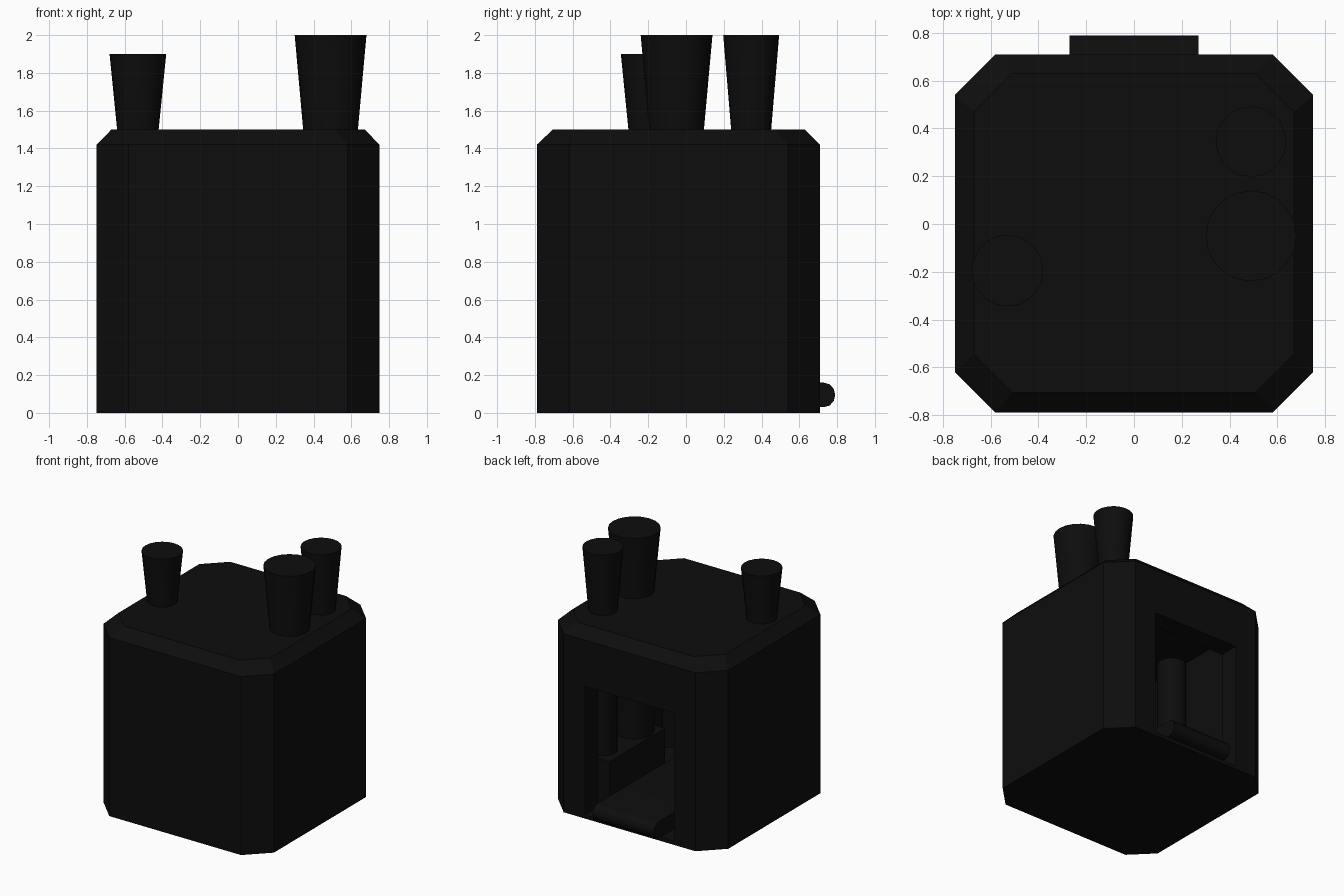
import bpy, bmesh, math

if "Cube" in bpy.data.objects:
    bpy.data.objects.remove(bpy.data.objects["Cube"])

black = bpy.data.materials.new("near_black")
black.diffuse_color = (0.004, 0.004, 0.004, 1)
black.use_nodes = True
black.node_tree.nodes["Principled BSDF"].inputs["Base Color"].default_value = black.diffuse_color


def finish(name, bm, smooth=False):
    bmesh.ops.recalc_face_normals(bm, faces=bm.faces)
    me = bpy.data.meshes.new(name)
    bm.to_mesh(me)
    bm.free()
    me.materials.append(black)
    ob = bpy.data.objects.new(name, me)
    bpy.context.collection.objects.link(ob)
    if smooth:
        bpy.ops.object.select_all(action='DESELECT')
        ob.select_set(True)
        bpy.context.view_layer.objects.active = ob
        bpy.ops.object.shade_smooth_by_angle(angle=math.radians(35))
    return ob


def loft(name, rings, smooth=False):
    """Join equal-length rings of points and cap both ends."""
    bm = bmesh.new()
    loops = [[bm.verts.new(p) for p in ring] for ring in rings]
    n = len(loops[0])
    for a, b in zip(loops, loops[1:]):
        for i in range(n):
            j = (i + 1) % n
            bm.faces.new((a[i], a[j], b[j], b[i]))
    bm.faces.new(loops[0])
    bm.faces.new(loops[-1])
    return finish(name, bm, smooth)


def octagon(x, y0, y1, cut, z):
    return [(x - cut, y0, z), (x, y0 + cut, z), (x, y1 - cut, z), (x - cut, y1, z),
            (cut - x, y1, z), (-x, y1 - cut, z), (-x, y0 + cut, z), (cut - x, y0, z)]


def box(name, x0, x1, y0, y1, z0, z1):
    rings = [[(x0, y0, z), (x1, y0, z), (x1, y1, z), (x0, y1, z)] for z in (z0, z1)]
    return loft(name, rings)


# Chamfered hollow body with a doorway in the back wall
body = loft("body", [octagon(0.75, -0.79, 0.71, 0.17, 0),
                     octagon(0.75, -0.79, 0.71, 0.17, 1.42),
                     octagon(0.67, -0.705, 0.63, 0.16, 1.5)])
room = loft("room_cutter", [octagon(0.59, -0.63, 0.55, 0.08, z) for z in (0.03, 1.34)])
door = box("door_cutter", -0.39, 0.39, 0.3, 0.9, 0.03, 1.05)
for cutter in (room, door):
    mod = body.modifiers.new(cutter.name, 'BOOLEAN')
    mod.operation = 'DIFFERENCE'
    mod.solver = 'EXACT'
    mod.object = cutter
    cutter.hide_render = True
    cutter.hide_viewport = True


# Flared chimneys running down through the roof
def chimney(name, x, y, bottom, top, r, r_top, n=20):
    rings = [[(x + q * math.cos(2 * math.pi * i / n), y + q * math.sin(2 * math.pi * i / n), z)
              for i in range(n)]
             for z, q in ((bottom, r), (1.5, r), (top, r_top))]
    return loft(name, rings, True)


chimney("chimney_left", -0.53, -0.195, 0.03, 1.9, 0.11, 0.15)
chimney("chimney_large", 0.49, -0.05, 0.37, 2.0, 0.145, 0.19)
chimney("chimney_back", 0.49, 0.345, 0.37, 2.0, 0.106, 0.148)

# Bench inside, under the two right-hand chimneys
box("bench", 0.33, 0.62, -0.21, 0.49, 0.02, 0.385)

# Floor slab with a rounded lip poking out of the doorway
profile = [(-0.3, 0.03), (0.73, 0.03)]
profile += [(0.73 + 0.06 * math.cos(t), 0.095 + 0.065 * math.sin(t))
            for t in [math.radians(a) for a in range(-60, 61, 30)]]
profile += [(0.73, 0.16), (-0.3, 0.16)]
loft("floor_slab", [[(x, y, z) for y, z in profile] for x in (-0.27, 0.27)], True)
